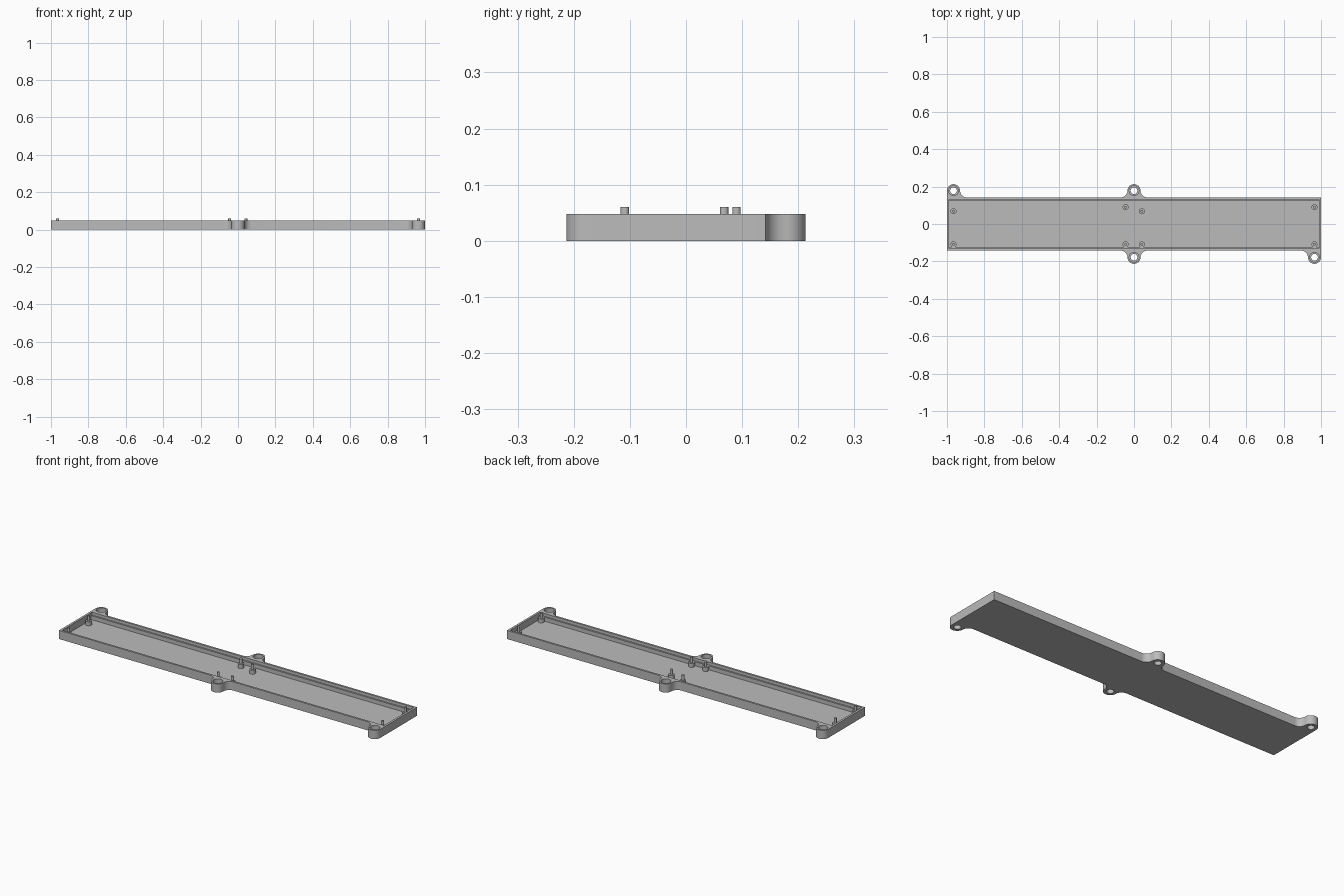
import bpy, bmesh, math

if "Cube" in bpy.data.objects:
    bpy.data.objects.remove(bpy.data.objects["Cube"])

L, W, H = 1.0, 0.142, 0.048        # half length, half width, wall height
FLOOR, LEDGE = 0.01, 0.032         # floor top, ledge and standoff height
R, LY = 0.035, 0.178               # lug radius and centre offset in y
LX = L - R                         # end lug centre
F = LY - W                         # fillet radius at the lug neck

gray = bpy.data.materials.new("matte_gray")
gray.diffuse_color = (0.5, 0.5, 0.5, 1)
gray.use_nodes = True
gray.node_tree.nodes["Principled BSDF"].inputs["Base Color"].default_value = gray.diffuse_color


def prism(name, pts, z0, z1):
    """Extrude a closed counter-clockwise outline from z0 to z1."""
    bm = bmesh.new()
    base = bm.faces.new([bm.verts.new((x, y, z0)) for x, y in pts])
    top = bmesh.ops.extrude_face_region(bm, geom=[base])["geom"]
    bmesh.ops.translate(bm, vec=(0, 0, z1 - z0),
                        verts=[v for v in top if isinstance(v, bmesh.types.BMVert)])
    bmesh.ops.recalc_face_normals(bm, faces=bm.faces)
    me = bpy.data.meshes.new(name)
    bm.to_mesh(me)
    bm.free()
    me.materials.append(gray)
    ob = bpy.data.objects.new(name, me)
    bpy.context.collection.objects.link(ob)
    return ob


def arc(cx, cy, r, a0, a1, n=12):
    return [(cx + r * math.cos(math.radians(a0 + (a1 - a0) * i / n)),
             cy + r * math.sin(math.radians(a0 + (a1 - a0) * i / n))) for i in range(n + 1)]


def circle(cx, cy, r, n=32):
    return arc(cx, cy, r, 0, 360, n)[:-1]


def rect(x, y):
    return [(-x, -y), (x, -y), (x, y), (-x, y)]


def smooth(ob):
    bpy.ops.object.select_all(action='DESELECT')
    ob.select_set(True)
    bpy.context.view_layer.objects.active = ob
    bpy.ops.object.shade_smooth_by_angle(angle=math.radians(30))


def cut(ob, cutter):
    mod = ob.modifiers.new("cut", 'BOOLEAN')
    mod.operation, mod.solver, mod.object = 'DIFFERENCE', 'EXACT', cutter
    bpy.context.view_layer.objects.active = ob
    bpy.ops.object.modifier_apply(modifier=mod.name)
    bpy.data.objects.remove(cutter)


# Tray outline: front half with a middle lug and an end lug, repeated by half turn
half = [(-L, -W)]
half += arc(-R - F, -LY, F, 90, 0, 8)
half += arc(0, -LY, R, 180, 360, 24)[1:]
half += arc(R + F, -LY, F, 180, 90, 8)[1:]
half += arc(LX - R - F, -LY, F, 90, 0, 8)
half += arc(LX, -LY, R, 180, 360, 24)[1:]
tray = prism("tray", half + [(-x, -y) for x, y in half], 0, H)

# Cavity, with a ledge along both long walls
cut(tray, prism("upper_cavity", rect(0.988, 0.131), LEDGE, 0.1))
cut(tray, prism("lower_cavity", rect(0.988, 0.123), FLOOR, 0.09))

# Counterbored screw holes in the lugs
for x, y in [(-LX, LY), (0, LY), (0, -LY), (LX, -LY)]:
    cut(tray, prism("counterbore", circle(x, y, 0.026), 0.022, 0.1))
    cut(tray, prism("screw_hole", circle(x, y, 0.018), -0.05, 0.09))
smooth(tray)

# Standoffs with locating pins
for x, y in [(-LX, 0.068), (-LX, -0.109), (-0.045, 0.09), (0.042, 0.068),
             (-0.045, -0.109), (0.042, -0.109), (LX, 0.09), (LX, -0.109)]:
    smooth(prism("standoff", circle(x, y, 0.016, 24), FLOOR - 0.002, LEDGE))
    smooth(prism("locating_pin", circle(x, y, 0.0075, 20), LEDGE - 0.002, 0.06))
